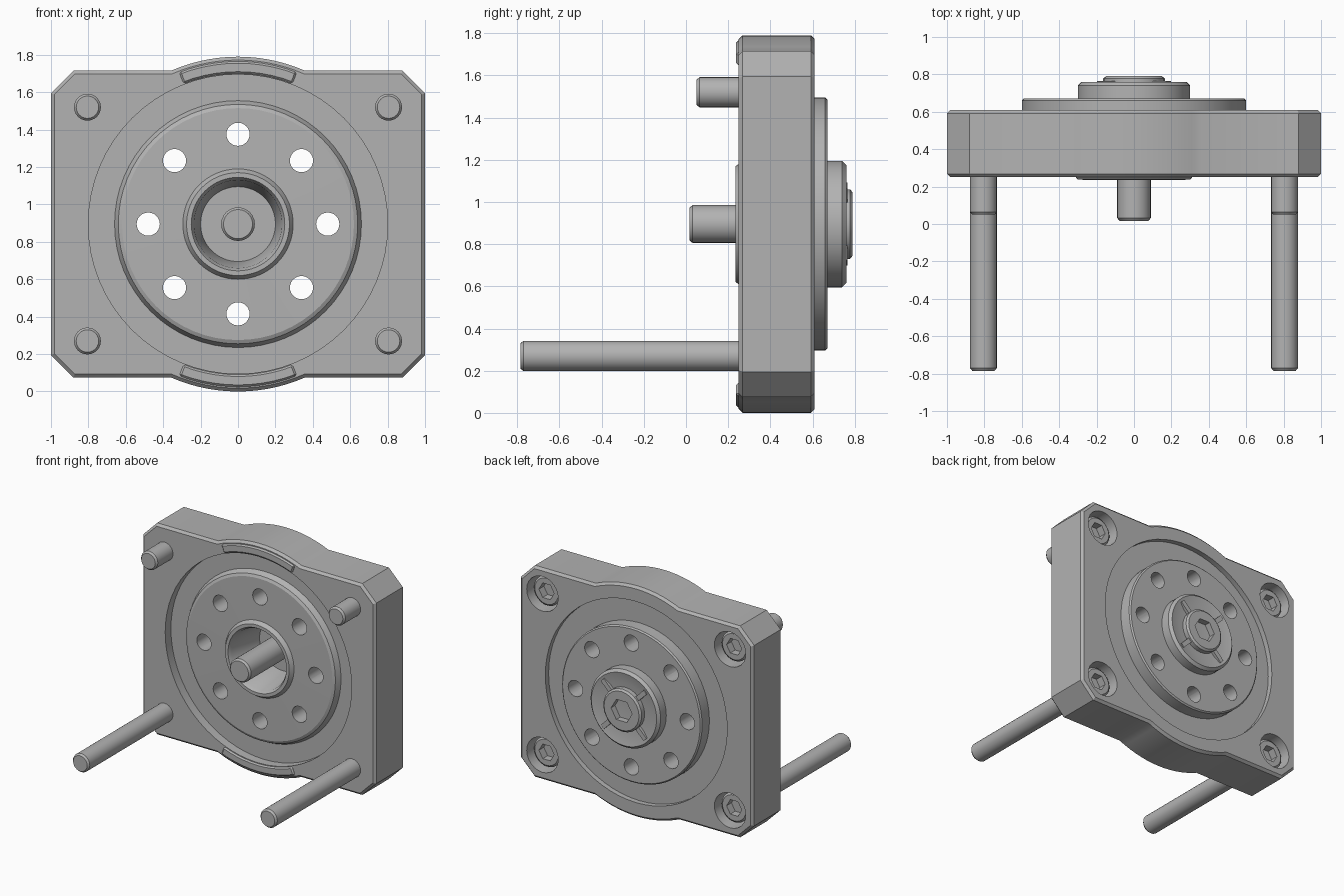
import bpy, bmesh, math
from math import pi, sin, cos
from mathutils import Vector

if "Cube" in bpy.data.objects:
    bpy.data.objects.remove(bpy.data.objects["Cube"], do_unlink=True)

CZ = 0.895              # height of the rotation axis
FRONT, BACK = 0.25, 0.61

steel = bpy.data.materials.new("steel_grey")
steel.use_nodes = True
steel.diffuse_color = (0.45, 0.45, 0.45, 1)
steel.node_tree.nodes["Principled BSDF"].inputs["Base Color"].default_value = (0.45, 0.45, 0.45, 1)


def make(name, bm):
    bmesh.ops.remove_doubles(bm, verts=bm.verts, dist=1e-5)
    bmesh.ops.recalc_face_normals(bm, faces=bm.faces)
    mesh = bpy.data.meshes.new(name)
    bm.to_mesh(mesh)
    bm.free()
    mesh.materials.append(steel)
    ob = bpy.data.objects.new(name, mesh)
    bpy.context.collection.objects.link(ob)
    return ob


def lathe(name, profile, x=0, z=CZ, sides=32):
    """Revolve (radius, y) points about an axis along y."""
    bm = bmesh.new()
    verts = [bm.verts.new((r, y, 0)) for r, y in profile]
    edges = [bm.edges.new(pair) for pair in zip(verts, verts[1:])]
    bmesh.ops.spin(bm, geom=verts + edges, cent=(0, 0, 0), axis=(0, 1, 0),
                   angle=2 * pi, steps=sides)
    bmesh.ops.translate(bm, verts=bm.verts, vec=(x, 0, z))
    return make(name, bm)


def rod(name, r, y0, y1, x=0, z=CZ, sides=24):
    return lathe(name, [(0, y0), (r, y0), (r, y1), (0, y1)], x, z, sides)


def prism(name, outline, y0, y1):
    """Extrude an (x, z) outline along y."""
    bm = bmesh.new()
    face = bm.faces.new([bm.verts.new((x, y0, z)) for x, z in outline])
    out = bmesh.ops.extrude_face_region(bm, geom=[face])["geom"]
    moved = [v for v in out if isinstance(v, bmesh.types.BMVert)]
    bmesh.ops.translate(bm, verts=moved, vec=(0, y1 - y0, 0))
    return make(name, bm)


def apply(ob, mod):
    bpy.context.view_layer.objects.active = ob
    bpy.ops.object.modifier_apply(modifier=mod.name)


def cut(ob, cutters):
    for c in cutters:
        c.hide_render = True
        mod = ob.modifiers.new("cut", 'BOOLEAN')
        mod.operation, mod.solver, mod.object = 'DIFFERENCE', 'EXACT', c
        apply(ob, mod)
        bpy.data.objects.remove(c, do_unlink=True)


def bevel(ob, width, angle):
    mod = ob.modifiers.new("bevel", 'BEVEL')
    mod.width, mod.segments = width, 1
    mod.limit_method, mod.angle_limit = 'ANGLE', math.radians(angle)
    apply(ob, mod)


def arc(r, a0, a1, n):
    return [(r * cos(a0 + (a1 - a0) * i / n), r * sin(a0 + (a1 - a0) * i / n) + CZ)
            for i in range(n + 1)]


# Housing: square plate with clipped corners and a round bulge top and bottom
H, R = 0.82, 0.895
a = math.asin(H / R)
half = [(1, CZ + H - 0.12), (0.88, CZ + H)] + arc(R, a, pi - a, 14) \
    + [(-0.88, CZ + H), (-1, CZ + H - 0.12)]
outline = half + [(-x, 2 * CZ - z) for x, z in half]
housing = prism("housing", outline, FRONT, BACK)
bevel(housing, 0.018, 60)
corners = [(sx * 0.805, CZ + sz * 0.625, sz) for sx in (-1, 1) for sz in (-1, 1)]
cut(housing, [lathe("bore", [(0, 0), (0.8, 0), (0.8, 0.45), (0.78, 0.45), (0.78, 1), (0, 1)],
                    sides=64)]
    + [rod("counterbore", 0.135, 0.45, 0.8, x, z) for x, z, s in corners])

# Raised lips on the front of the bulges
for s, label in ((1, "upper"), (-1, "lower")):
    m = pi / 2
    ring = arc(0.87, m - 0.37, m + 0.37, 10) + arc(0.805, m + 0.37, m - 0.37, 10)
    lip = prism(label + "_lip", [(x, CZ + s * (z - CZ)) for x, z in ring], 0.238, 0.27)
    bevel(lip, 0.01, 60)

# Rotor: hollow front hub, flange with grooves either side, stepped rear hub
rotor = lathe("rotor", [
    (0, 0.55), (0.2, 0.55), (0.235, 0.26), (0.25, 0.235), (0.275, 0.235), (0.295, 0.265),
    (0.62, 0.27), (0.64, 0.28), (0.66, 0.32), (0.81, 0.32), (0.81, 0.57), (0.6, 0.57),
    (0.6, 0.66), (0.59, 0.67), (0.3, 0.67), (0.3, 0.74), (0.28, 0.76), (0.2, 0.742),
    (0, 0.742)], sides=64)
cut(rotor, [rod("hole", 0.062, 0, 1, 0.48 * cos(i * pi / 4), CZ + 0.48 * sin(i * pi / 4))
            for i in range(8)])

# Four radial ribs on the rear hub
for i in range(4):
    t = pi / 4 + i * pi / 2
    d, n = Vector((cos(t), sin(t))), Vector((-sin(t), cos(t))) * 0.018
    pts = [d * 0.14 - n, d * 0.26 - n, d * 0.26 + n, d * 0.14 + n]
    prism(f"hub_rib_{i + 1}", [(p.x, p.y + CZ) for p in pts], 0.73, 0.765)

# Screws with hexagonal sockets
def screw(name, r, head, tip, seat, top, x, z, socket):
    ob = lathe(name, [(0, tip), (r - 0.012, tip), (r, tip + 0.015), (r, seat), (head, seat),
                      (head, top - 0.012), (head - 0.015, top), (0, top)], x, z, 24)
    cut(ob, [rod("socket", socket, top - 0.06, top + 0.1, x, z, 6)])


screw("centre_screw", 0.09, 0.165, 0.017, 0.7, 0.79, 0, CZ, 0.09)
for x, z, s in corners:
    name = ("upper" if s > 0 else "lower") + ("_left" if x > 0 else "_right") + "_screw"
    screw(name, 0.072, 0.115, 0.05 if s > 0 else -0.785, 0.44, 0.56, x, z, 0.065)

# Smooth the round surfaces, keep edges crisp
for ob in bpy.context.scene.objects:
    if ob.type == 'MESH':
        bpy.ops.object.select_all(action='DESELECT')
        ob.select_set(True)
        bpy.context.view_layer.objects.active = ob
        bpy.ops.object.shade_smooth_by_angle(angle=math.radians(25))
